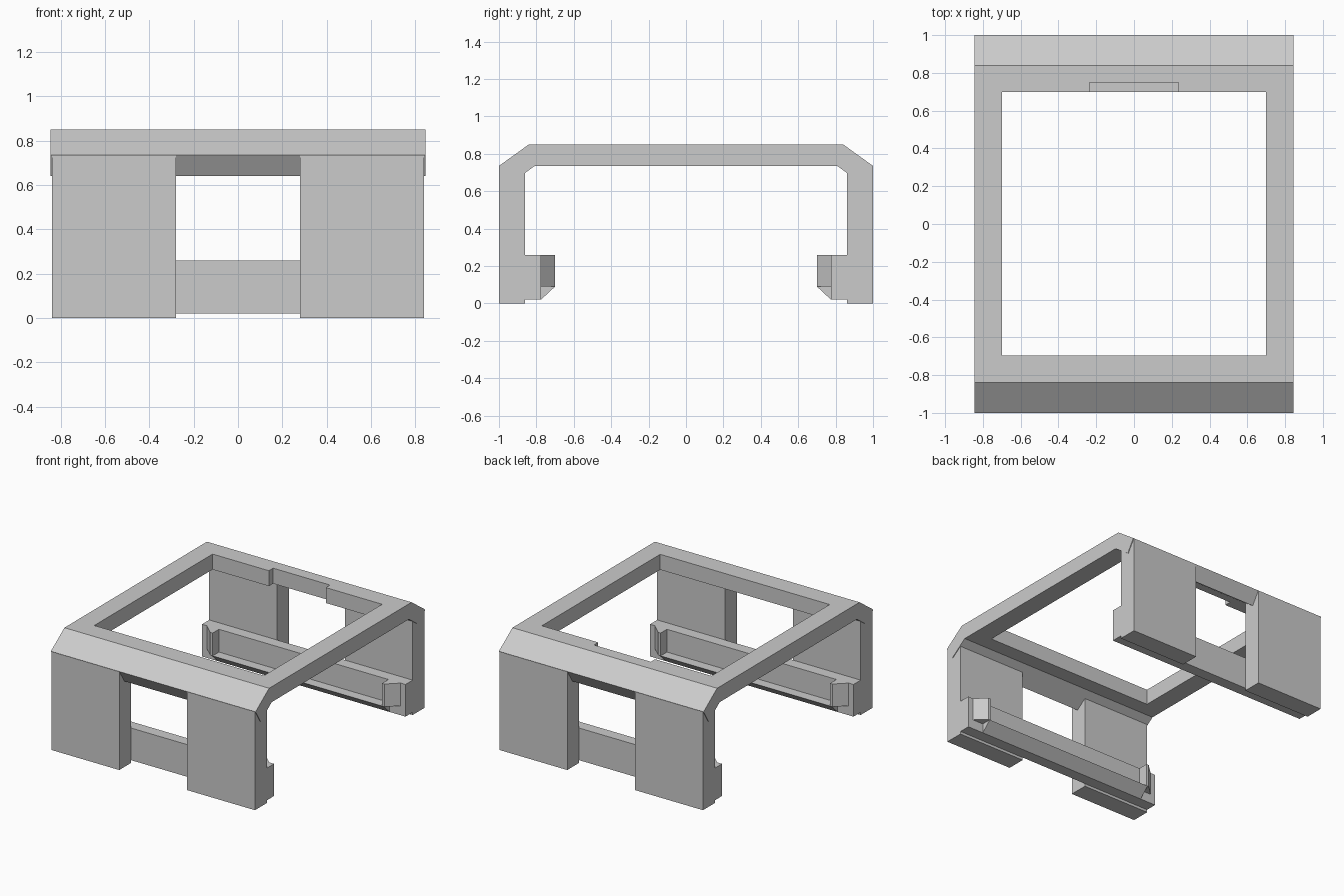
import bpy
import bmesh
from mathutils import Vector

cube = bpy.data.objects.get("Cube")
if cube:
    bpy.data.objects.remove(cube, do_unlink=True)

grey = bpy.data.materials.new("light_grey")
grey.use_nodes = True
colour = (0.6, 0.6, 0.6, 1)
grey.diffuse_color = colour
grey.node_tree.nodes["Principled BSDF"].inputs["Base Color"].default_value = colour


def prism(name, points, depth):
    """Solid made by sweeping a flat outline along a vector."""
    bm = bmesh.new()
    face = bm.faces.new([bm.verts.new(p) for p in points])
    result = bmesh.ops.extrude_face_region(bm, geom=[face])
    moved = [v for v in result["geom"] if isinstance(v, bmesh.types.BMVert)]
    bmesh.ops.translate(bm, verts=moved, vec=Vector(depth))
    bmesh.ops.recalc_face_normals(bm, faces=bm.faces)
    mesh = bpy.data.meshes.new(name)
    bm.to_mesh(mesh)
    bm.free()
    mesh.materials.append(grey)
    obj = bpy.data.objects.new(name, mesh)
    bpy.context.collection.objects.link(obj)
    return obj


def side_profile(name, yz, half_width):
    """Outline seen from the side, swept across the full width."""
    return prism(name, [(-half_width, y, z) for y, z in yz], (2 * half_width, 0, 0))


def box(name, x0, x1, y0, y1, z0, z1):
    return prism(name, [(x0, y0, z0), (x1, y0, z0), (x1, y1, z0), (x0, y1, z0)],
                 (0, 0, z1 - z0))


# Top frame with a square opening and a shallow notch in its rear edge
frame = box("top_frame", -0.845, 0.845, -0.84, 0.84, 0.735, 0.85)
opening = prism("opening_cutter", [
    (-0.7, -0.695, 0.5), (0.7, -0.695, 0.5), (0.7, 0.7, 0.5), (0.235, 0.7, 0.5),
    (0.235, 0.75, 0.5), (-0.235, 0.75, 0.5), (-0.235, 0.7, 0.5), (-0.7, 0.7, 0.5)],
    (0, 0, 0.5))
opening.hide_render = True
cut = frame.modifiers.new("opening", 'BOOLEAN')
cut.operation = 'DIFFERENCE'
cut.solver = 'EXACT'
cut.object = opening
bpy.context.view_layer.objects.active = frame
bpy.ops.object.modifier_apply(modifier=cut.name)
bpy.data.objects.remove(opening, do_unlink=True)

for end, s in (("front", -1), ("back", 1)):
    # Sloping panel joining the top frame to the wall
    side_profile(end + "_sloping_panel", [
        (s, 0.735), (s * 0.84, 0.85), (s * 0.785, 0.752), (s * 0.94, 0.64)], 0.845)

    # Inner rail and its wedge-shaped lip
    side_profile(end + "_rail", [
        (s * 0.86, 0.02), (s * 0.775, 0.02), (s * 0.775, 0.26), (s * 0.86, 0.26)], 0.84)
    side_profile(end + "_rail_lip", [
        (s * 0.775, 0.02), (s * 0.7, 0.09), (s * 0.775, 0.09)], 0.71)

    for side, m in (("right", -1), ("left", 1)):
        # Wall panels either side of the window
        box(f"{end}_{side}_wall", m * 0.28, m * 0.84, s * 0.86, s, 0, 0.733)

        # Angled stops at the rail ends
        prism(f"{end}_{side}_rail_stop", [
            (m * 0.8, s * 0.775, 0.09), (m * 0.72, s * 0.7, 0.09),
            (m * 0.7, s * 0.7, 0.09), (m * 0.7, s * 0.775, 0.09)], (0, 0, 0.17))
